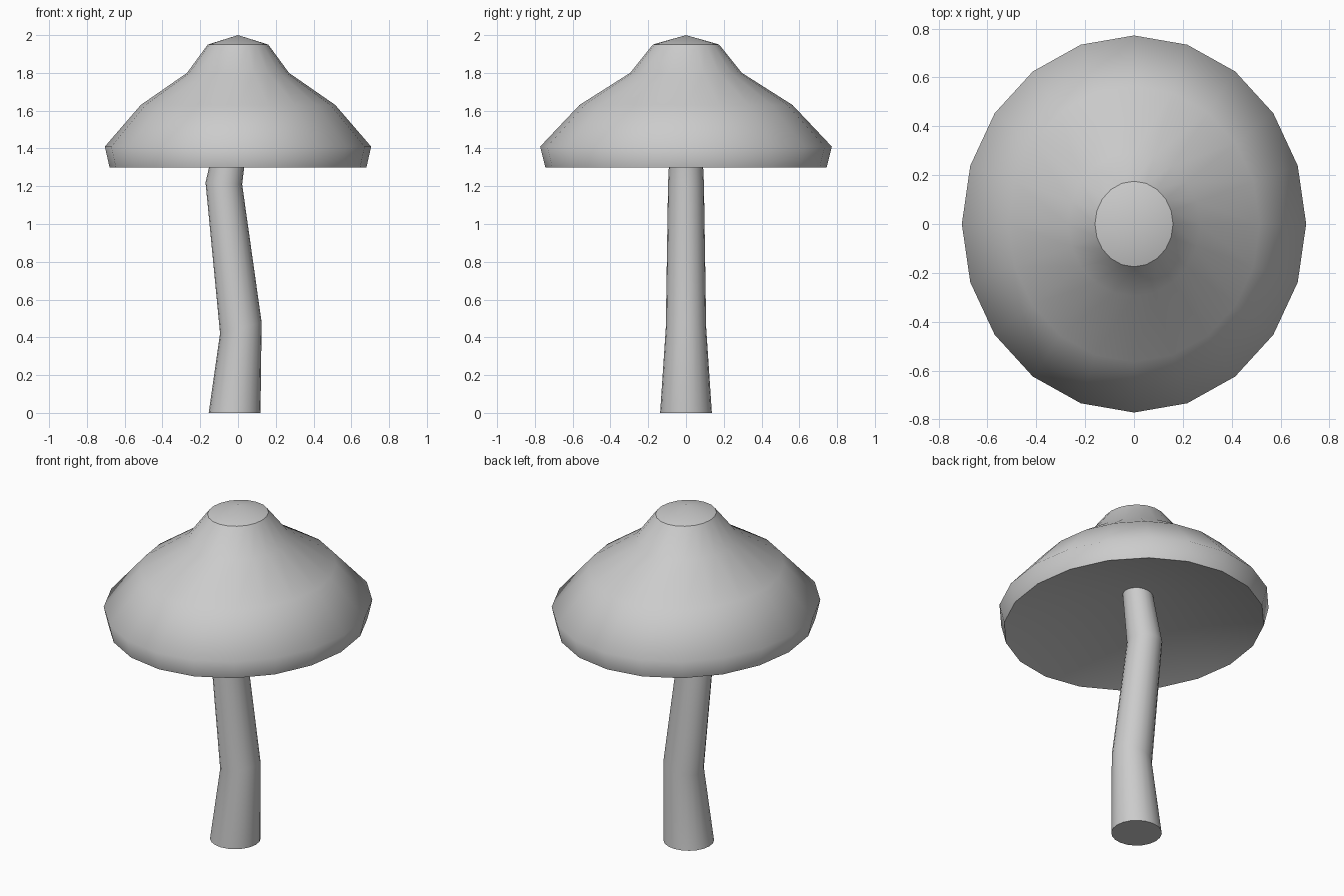
import bpy, bmesh
from math import sin, cos, tau

if "Cube" in bpy.data.objects:
    bpy.data.objects.remove(bpy.data.objects["Cube"])


def loft(name, rings, sides, sharp_rings, cap_start=False):
    """rings: (cx, z, rx, ry, tilt); zero radius gives a pole vertex."""
    bm = bmesh.new()
    loops = []
    for cx, z, rx, ry, tilt in rings:
        if rx == 0:
            loops.append([bm.verts.new((cx, 0, z))])
        else:
            loops.append([bm.verts.new((cx + rx * cos(tau * i / sides),
                                        ry * sin(tau * i / sides),
                                        z + tilt * cos(tau * i / sides)))
                          for i in range(sides)])
    for a, b in zip(loops, loops[1:]):
        for i in range(sides):
            j = (i + 1) % sides
            if len(a) == 1:
                bm.faces.new((a[0], b[j], b[i]))
            elif len(b) == 1:
                bm.faces.new((a[i], a[j], b[0]))
            else:
                bm.faces.new((a[i], a[j], b[j], b[i]))
    if cap_start:
        bm.faces.new(loops[0][::-1])
    for f in bm.faces:
        f.smooth = True
    for k in sharp_rings:
        ring = set(loops[k])
        for e in bm.edges:
            if e.verts[0] in ring and e.verts[1] in ring:
                e.smooth = False
    bmesh.ops.recalc_face_normals(bm, faces=bm.faces)
    mesh = bpy.data.meshes.new(name)
    bm.to_mesh(mesh)
    bm.free()
    ob = bpy.data.objects.new(name, mesh)
    bpy.context.collection.objects.link(ob)
    return ob


# Cap: hollow underside, rim, bell-shaped top with a low point
profile = [(0, 1.51), (0.68, 1.30), (0.705, 1.41), (0.515, 1.63),
           (0.27, 1.80), (0.16, 1.95), (0, 2.0)]
loft("cap", [(0, z, r, r * 1.095, 0) for r, z in profile], 20, [1, 5])

# Stem: crooked tapering tube reaching into the cap
stem = [(-0.018, 0, 0.137, 0.137, 0), (0.015, 0.45, 0.11, 0.107, 0.03),
        (-0.075, 1.215, 0.097, 0.095, -0.005), (-0.02, 1.53, 0.08, 0.08, 0),
        (-0.02, 1.53, 0, 0, 0)]
loft("stem", stem, 20, [0, 3], cap_start=True)
